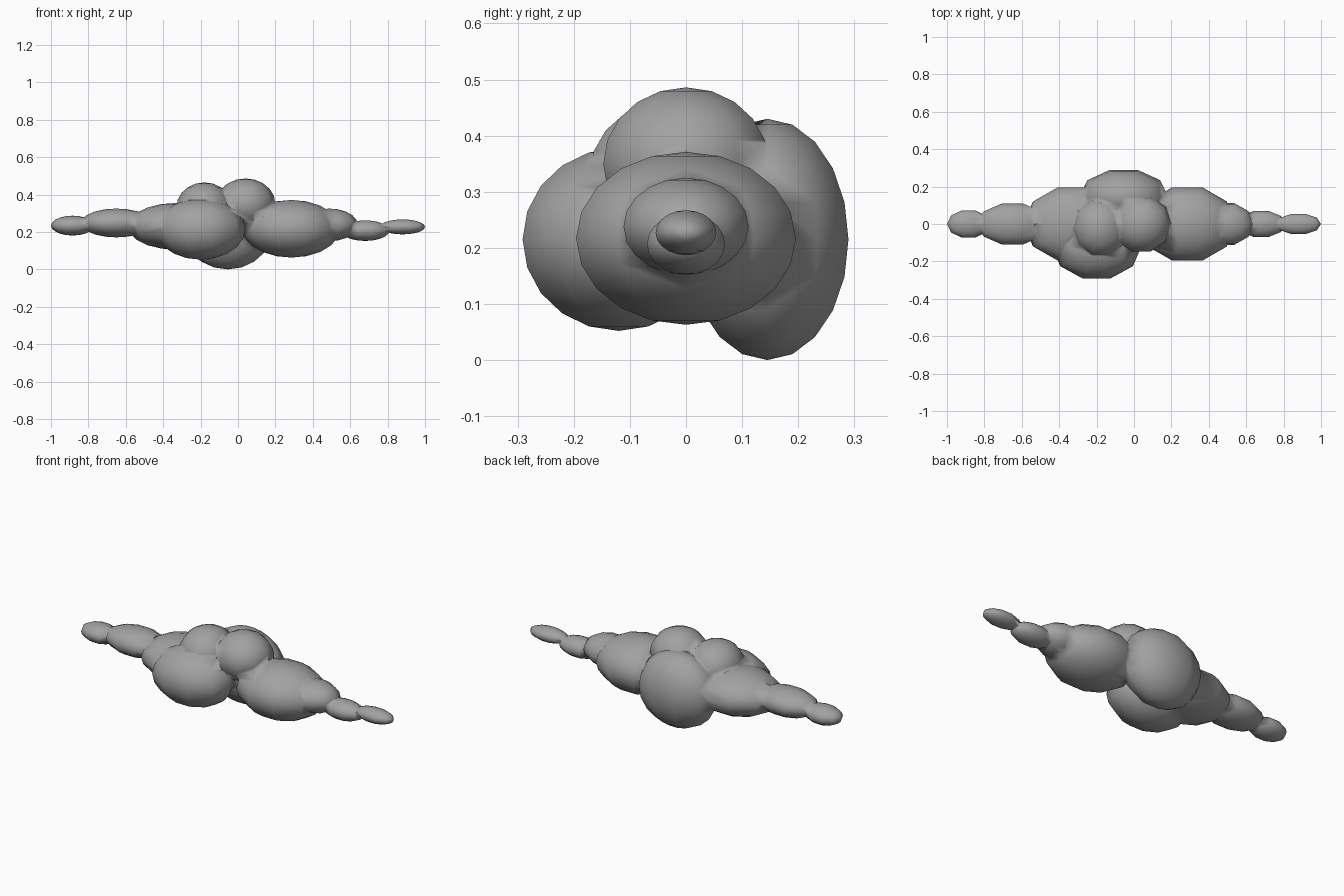
import bpy
import math

if "Cube" in bpy.data.objects:
    bpy.data.objects.remove(bpy.data.objects["Cube"], do_unlink=True)

# One plain grey material
grey = bpy.data.materials.new("cloud grey")
grey.use_nodes = True
colour = (0.36, 0.36, 0.36, 1)
grey.diffuse_color = colour
grey.node_tree.nodes["Principled BSDF"].inputs["Base Color"].default_value = colour


def lobe(name, centre, radii):
    """Low-poly ellipsoid with a corner on the x axis and flats at front and back."""
    bpy.ops.mesh.primitive_uv_sphere_add(segments=10, ring_count=10, radius=1)
    ob = bpy.context.object
    ob.name = name
    ob.rotation_euler.z = 0
    for v in ob.data.vertices:
        x, y, z = v.co
        # Snap the longitude so that a corner lies on +x
        r = math.hypot(x, y)
        step = math.tau / 10
        a = math.floor(math.atan2(y, x) / step + 0.25) * step
        v.co = (centre[0] + radii[0] * r * math.cos(a),
                centre[1] + radii[1] * r * math.sin(a),
                centre[2] + radii[2] * z)
    ob.data.materials.append(grey)
    return ob


# Big puffs in the middle, then the tapering tails on both sides
puffs = [
    ("back_puff", (-0.055, 0.145, 0.215), (0.24, 0.152, 0.215)),
    ("front_puff", (-0.2, -0.12, 0.215), (0.24, 0.18, 0.163)),
    ("top_puff", (0.04, 0, 0.35), (0.16, 0.155, 0.136)),
    ("upper_right_puff", (-0.18, -0.02, 0.33), (0.15, 0.16, 0.135)),
    ("left_puff", (0.285, 0, 0.217), (0.26, 0.206, 0.154)),
    ("left_tail_inner", (0.49, 0, 0.238), (0.15, 0.117, 0.087)),
    ("left_tail_middle", (0.68, 0, 0.207), (0.13, 0.073, 0.055)),
    ("left_tail_tip", (0.88, 0, 0.227), (0.12, 0.057, 0.04)),
    ("right_puff", (-0.33, 0, 0.23), (0.26, 0.204, 0.125)),
    ("right_tail_middle", (-0.65, 0, 0.248), (0.19, 0.114, 0.077)),
    ("right_tail_tip", (-0.885, 0, 0.234), (0.115, 0.077, 0.053)),
]
cloud, *others = [lobe(*p) for p in puffs]

# Fuse the puffs into one skin
bpy.context.view_layer.objects.active = cloud
for other in others:
    mod = cloud.modifiers.new("fuse", "BOOLEAN")
    mod.operation = "UNION"
    mod.solver = "EXACT"
    mod.object = other
    bpy.ops.object.modifier_apply(modifier=mod.name)
    bpy.data.objects.remove(other, do_unlink=True)
cloud.name = "cloud"

# Soft shading across the seams
for poly in cloud.data.polygons:
    poly.use_smooth = True
